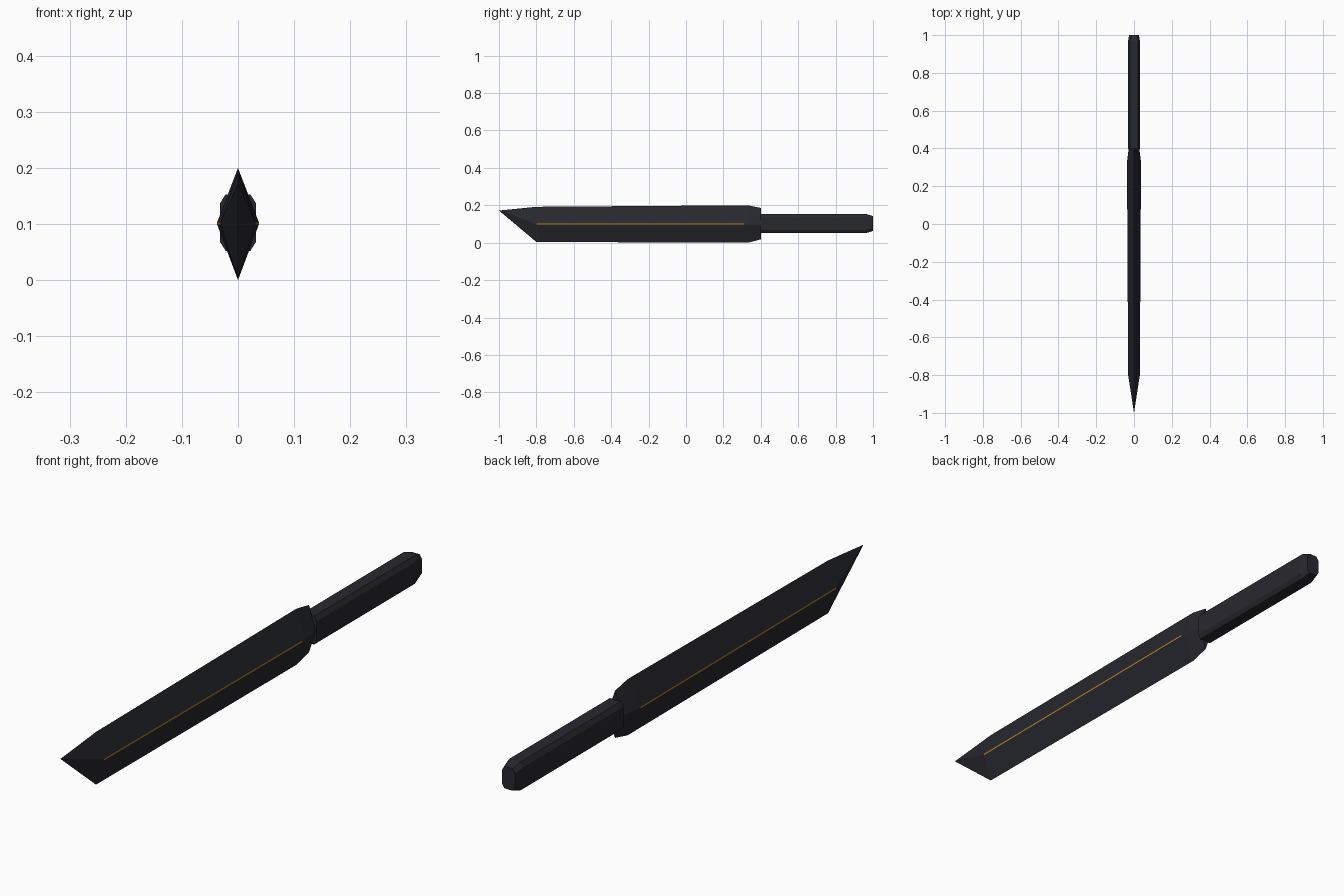
import bpy, bmesh

cube = bpy.data.objects.get("Cube")
if cube:
    bpy.data.objects.remove(cube, do_unlink=True)


def material(name, rgb):
    m = bpy.data.materials.new(name)
    m.use_nodes = True
    m.diffuse_color = (*rgb, 1)
    bsdf = next(n for n in m.node_tree.nodes if n.type == 'BSDF_PRINCIPLED')
    bsdf.inputs["Base Color"].default_value = (*rgb, 1)
    return m


dark = material("dark gunmetal", (0.0205, 0.021, 0.028))
amber = material("amber", (0.52, 0.22, 0.013))


def loft(name, rings, tip=None, mats=(dark,), rule=None):
    """Skin matching rings; the first end closes on a tip if one is given."""
    bm = bmesh.new()
    loops = [[bm.verts.new(p) for p in ring] for ring in rings]
    n = len(loops[0])
    for a, b in zip(loops, loops[1:]):
        for i in range(n):
            j = (i + 1) % n
            bm.faces.new((a[i], a[j], b[j], b[i]))
    if tip:
        point = bm.verts.new(tip)
        for i in range(n):
            bm.faces.new((point, loops[0][(i + 1) % n], loops[0][i]))
    else:
        bm.faces.new(loops[0])
    bm.faces.new(loops[-1])
    bmesh.ops.recalc_face_normals(bm, faces=bm.faces)
    if rule:
        for f in bm.faces:
            f.material_index = rule(f)
    mesh = bpy.data.meshes.new(name)
    bm.to_mesh(mesh)
    bm.free()
    for m in mats:
        mesh.materials.append(m)
    obj = bpy.data.objects.new(name, mesh)
    bpy.context.collection.objects.link(obj)
    return obj


def diamond(y, half, low, high, mid=0.101, band=0.0025):
    """Diamond section with narrow flats along its side ridges."""
    return [(0, y, high), (half, y, mid + band), (half, y, mid - band),
            (0, y, low), (-half, y, mid - band), (-half, y, mid + band)]


def octagon(y, half, low, high, cut_x=0.01, cut_z=0.016):
    """Rectangle section with clipped corners."""
    corners = [(half - cut_x, high), (half, high - cut_z),
               (half, low + cut_z), (half - cut_x, low)]
    corners += [(-x, z) for x, z in reversed(corners)]
    return [(x, y, z) for x, z in corners]


# Blade with pointed tip and tapered shoulder; amber on the side flats
def ridge_rule(face):
    c = face.calc_center_median()
    return int(abs(face.normal.x) > 0.99 and -0.8 < c.y < 0.31)


loft("blade", [diamond(-0.8, 0.031, 0.004, 0.192),
               diamond(0.31, 0.037, 0, 0.2),
               diamond(0.33, 0.037, 0, 0.2),
               diamond(0.4, 0.028, 0.018, 0.186)],
     tip=(0, -1, 0.172), mats=(dark, amber), rule=ridge_rule)

# Grip butted against the shoulder, with a chamfered end
loft("grip", [octagon(0.397, 0.032, 0.052, 0.153),
              octagon(0.965, 0.032, 0.052, 0.153),
              octagon(1.0, 0.026, 0.063, 0.142)])
